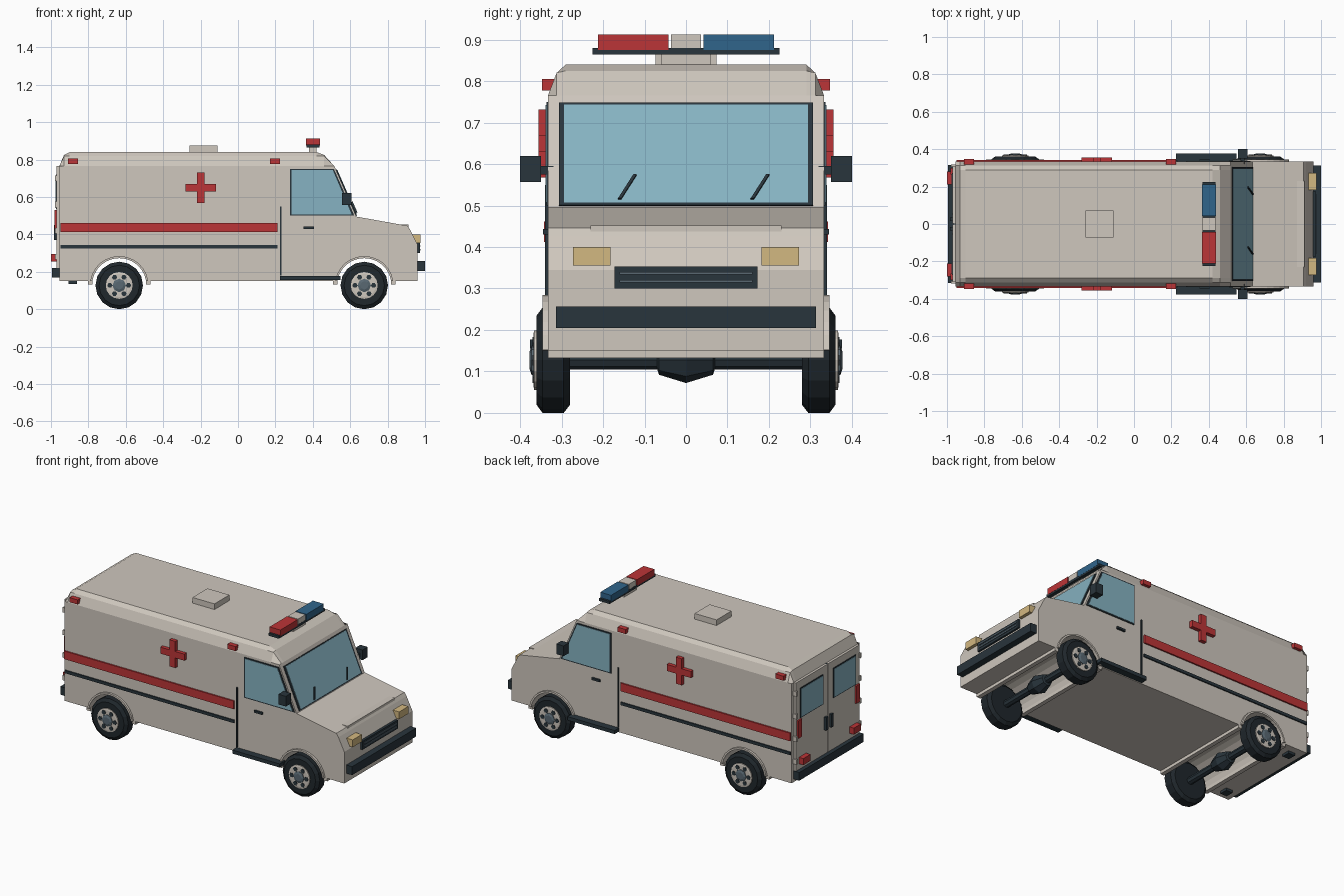
import bpy, bmesh
from math import sin, cos, pi

if "Cube" in bpy.data.objects:
    bpy.data.objects.remove(bpy.data.objects["Cube"])


def material(name, r, g, b):
    m = bpy.data.materials.new(name)
    m.use_nodes = True
    m.diffuse_color = (r, g, b, 1)
    m.node_tree.nodes["Principled BSDF"].inputs["Base Color"].default_value = (r, g, b, 1)
    return m


BODY = material("warm white paint", 0.62, 0.57, 0.51)
RED = material("red", 0.50, 0.035, 0.038)
BLUE = material("blue", 0.03, 0.13, 0.26)
DARK = material("dark trim", 0.022, 0.035, 0.045)
GLASS = material("glass", 0.24, 0.45, 0.54)
CREAM = material("headlight cream", 0.65, 0.48, 0.22)
GREY = material("hub grey", 0.10, 0.14, 0.17)
TYRE = material("tyre rubber", 0.014, 0.02, 0.025)


def finish(name, bm, mat, mirror):
    bmesh.ops.recalc_face_normals(bm, faces=bm.faces)
    me = bpy.data.meshes.new(name)
    bm.to_mesh(me)
    bm.free()
    me.materials.append(mat)
    ob = bpy.data.objects.new(name, me)
    bpy.context.scene.collection.objects.link(ob)
    if mirror:
        mod = ob.modifiers.new("Mirror", "MIRROR")
        mod.use_axis = (False, True, False)
        mod.use_mirror_merge = False
    return ob


def loft(name, rings, mat, mirror=False, caps=True):
    """Join rings of equal length, closing both ends."""
    bm = bmesh.new()
    vs = [[bm.verts.new(p) for p in ring] for ring in rings]
    n = len(vs[0])
    for a, b in zip(vs, vs[1:]):
        for i in range(n):
            j = (i + 1) % n
            bm.faces.new((a[i], a[j], b[j], b[i]))
    if caps:
        bm.faces.new(vs[0])
        bm.faces.new(vs[-1])
    return finish(name, bm, mat, mirror)


def prism(name, pts, y0, y1, mat, mirror=False):
    """Extrude an x-z outline along y."""
    return loft(name, [[(x, y, z) for x, z in pts] for y in (y0, y1)], mat, mirror)


def box(name, x, y, z, mat, mirror=False):
    pts = [(x[0], z[0]), (x[1], z[0]), (x[1], z[1]), (x[0], z[1])]
    return prism(name, pts, y[0], y[1], mat, mirror)


def lathe(name, profile, cx, cz, mat, n=16, mirror=True):
    """Spin (radius, y) pairs around a crosswise axis."""
    rings = [[(cx + r * cos(2 * pi * i / n), y, cz + r * sin(2 * pi * i / n))
              for i in range(n)] for r, y in profile]
    return loft(name, rings, mat, mirror)


WHEELS = {"rear": -0.635, "front": 0.675}
AXLE_Z = 0.127
W = 0.333


def arc(cx, r, n=12, a0=0.16):
    """Points over a wheel, from its rear side to its front side."""
    return [(cx - r * cos(a0 + (pi - 2 * a0) * i / n),
             AXLE_Z + r * sin(a0 + (pi - 2 * a0) * i / n)) for i in range(n + 1)]


# Body shell: side outline with wheel openings, roof edges chamfered
outline = [(-0.955, 0.15)]
for cx in WHEELS.values():
    outline += arc(cx, 0.147)
outline += [(0.96, 0.15), (0.96, 0.345), (0.92, 0.425), (0.906, 0.446), (0.633, 0.495),
            (0.515, 0.765), (0.46, 0.825), (0.42, 0.84),
            (-0.90, 0.84), (-0.93, 0.825), (-0.955, 0.765)]
stations = [(-W, 0.765), (-0.312, 0.82), (-0.29, 0.84), (0.29, 0.84), (0.312, 0.82), (W, 0.765)]
loft("body_shell", [[(x, y, min(z, top)) for x, z in outline] for y, top in stations], BODY)
box("hood_ridge", (0.83, 0.912), (-0.23, 0.23), (0.43, 0.452), BODY)
box("roof_hatch", (-0.26, -0.11), (-0.073, 0.073), (0.835, 0.875), BODY)

# Wheels, arches and axles
for end, cx in WHEELS.items():
    prism(end + "_arch", arc(cx, 0.157) + arc(cx, 0.146)[::-1], -0.346, 0.346, BODY)
    for dx in (-0.155, 0.155):
        box(end + "_arch_foot", (cx + dx - 0.013, cx + dx + 0.013), (-W, W), (0.132, 0.152), BODY)
    lathe(end + "_tyre", [(0.075, 0.28), (0.108, 0.28), (0.127, 0.295), (0.127, 0.346),
                          (0.108, 0.36), (0.078, 0.36)], cx, AXLE_Z, TYRE)
    lathe(end + "_rim", [(0.072, 0.34), (0.072, 0.366), (0.062, 0.368)], cx, AXLE_Z, BODY)
    lathe(end + "_hub", [(0.036, 0.36), (0.036, 0.372), (0.022, 0.377)], cx, AXLE_Z, GREY, 8)
    for k in range(6):
        a = pi * k / 3
        lathe(end + "_rim_slot", [(0.014, 0.365), (0.014, 0.3705)],
              cx + 0.05 * cos(a), AXLE_Z + 0.05 * sin(a), DARK, 6)
    lathe(end + "_axle", [(0.022, -0.3), (0.022, 0.3)], cx, AXLE_Z, DARK, 8, False)
    lathe(end + "_differential", [(0.02, -0.07), (0.035, -0.065), (0.055, 0.0), (0.035, 0.065),
                                  (0.02, 0.07)], cx, AXLE_Z, DARK, 8, False)

# Windscreen lies on the sloped front of the cab
def on_screen(z, off):
    t = (z - 0.495) / 0.27
    return 0.633 - 0.118 * t + 0.916 * off, z + 0.4 * off


def screen_plate(name, z0, z1, off, half, mat):
    pts = [on_screen(z0, -0.01), on_screen(z0, off), on_screen(z1, off), on_screen(z1, -0.01)]
    prism(name, pts, -half, half, mat)


screen_plate("windscreen_frame", 0.499, 0.746, 0.005, 0.306, DARK)
screen_plate("windscreen_glass", 0.505, 0.741, 0.007, 0.294, GLASS)
for y in (-0.16, 0.16):
    rings = []
    for z, dy in ((0.512, 0), (0.57, 0.037)):
        (xa, za), (xb, zb) = on_screen(z, 0.006), on_screen(z, 0.014)
        rings.append([(xa, y + dy - 0.004, za), (xb, y + dy - 0.004, zb),
                      (xb, y + dy + 0.004, zb), (xa, y + dy + 0.004, za)])
    loft("wiper", rings, DARK)

# Cab sides
prism("side_window_frame", [(0.278, 0.5), (0.622, 0.5), (0.513, 0.75), (0.278, 0.75)],
      0.33, 0.337, DARK, True)
prism("side_window_glass", [(0.286, 0.507), (0.608, 0.507), (0.507, 0.743), (0.286, 0.743)],
      0.33, 0.339, GLASS, True)
box("door_seam", (0.225, 0.232), (0.33, 0.34), (0.18, 0.55), DARK, True)
box("door_handle", (0.35, 0.405), (0.33, 0.345), (0.43, 0.443), DARK, True)
box("side_step", (0.225, 0.548), (0.32, 0.376), (0.155, 0.177), DARK, True)
box("mirror", (0.557, 0.607), (0.35, 0.4), (0.557, 0.62), DARK, True)
box("mirror_arm", (0.57, 0.59), (0.32, 0.36), (0.575, 0.595), DARK, True)

# Side markings and lamps
box("red_stripe", (-0.95, 0.21), (0.33, 0.342), (0.412, 0.462), RED, True)
box("dark_stripe", (-0.95, 0.21), (0.33, 0.34), (0.325, 0.343), DARK, True)
cx, cz, a, b = -0.2, 0.65, 0.02, 0.082
quarter = [(a, a), (a, b), (-a, b), (-a, a), (-b, a), (-b, -a)]
cross = quarter + [(-x, -z) for x, z in quarter]
prism("side_cross", [(cx + x, cz + z) for x, z in cross], 0.33, 0.356, RED, True)
for x in (-0.91, 0.17):
    box("marker_lamp", (x, x + 0.055), (0.315, 0.347), (0.777, 0.805), RED, True)

# Roof light bar
box("light_bar_foot", (0.38, 0.42), (-0.06, 0.06), (0.835, 0.866), BODY)
box("light_bar_base", (0.365, 0.437), (-0.225, 0.225), (0.864, 0.88), DARK)
box("light_bar_red", (0.364, 0.438), (-0.212, -0.042), (0.875, 0.913), RED)
box("light_bar_centre", (0.366, 0.436), (-0.036, 0.036), (0.875, 0.913), BODY)
box("light_bar_blue", (0.364, 0.438), (0.042, 0.212), (0.875, 0.913), BLUE)

# Front face
box("headlight", (0.92, 0.975), (0.182, 0.272), (0.355, 0.4), CREAM, True)
box("grille", (0.93, 0.972), (-0.173, 0.173), (0.3, 0.353), DARK)
for z in (0.315, 0.334):
    box("grille_bar", (0.96, 0.976), (-0.16, 0.16), (z, z + 0.006), GREY)
box("front_bumper", (0.95, 1.0), (-0.313, 0.313), (0.205, 0.257), DARK)

# Rear doors and fittings
box("rear_door", (-0.97, -0.95), (0.004, 0.31), (0.18, 0.765), BODY, True)
box("rear_door_gap", (-0.965, -0.95), (-0.005, 0.005), (0.18, 0.765), DARK)
box("rear_window_frame", (-0.974, -0.96), (0.05, 0.272), (0.535, 0.72), DARK, True)
box("rear_window_glass", (-0.976, -0.96), (0.056, 0.266), (0.541, 0.714), GLASS, True)
box("rear_handle", (-0.985, -0.96), (0.015, 0.035), (0.37, 0.45), DARK, True)
box("tall_tail_lamp", (-0.98, -0.96), (0.265, 0.3), (0.42, 0.53), RED, True)
box("low_tail_lamp", (-1.0, -0.96), (0.212, 0.282), (0.255, 0.295), RED, True)
for z in (0.28, 0.42, 0.56, 0.7):
    box("door_hinge", (-0.978, -0.95), (0.305, 0.318), (z - 0.015, z + 0.015), BODY, True)
box("rear_bumper", (-0.995, -0.95), (-0.315, 0.315), (0.17, 0.22), DARK)
box("tow_bracket", (-0.905, -0.86), (0.24, 0.29), (0.135, 0.155), DARK, True)
